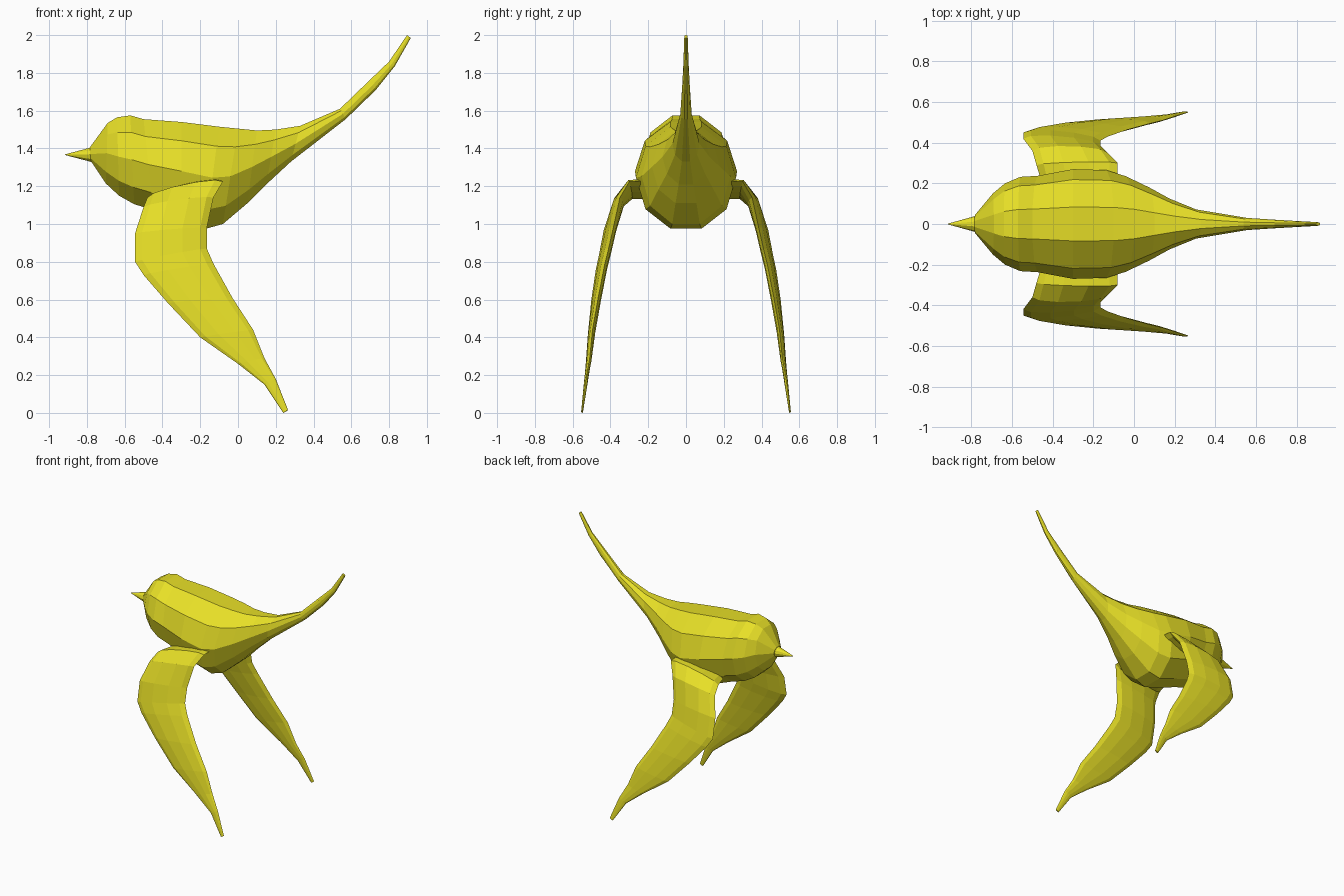
import bpy, bmesh, math
from mathutils import Vector

yellow = bpy.data.materials.new("yellow")
yellow.diffuse_color = (0.80, 0.74, 0.02, 1)
SIDES = 10


def loft(name, rings):
    """Skin a list of point rings into a closed flat-shaded mesh."""
    bm = bmesh.new()
    rows = [[bm.verts.new(p) for p in ring] for ring in rings]
    n = len(rows[0])
    for a, b in zip(rows, rows[1:]):
        for i in range(n):
            j = (i + 1) % n
            bm.faces.new((a[i], a[j], b[j], b[i]))
    bm.faces.new(rows[0])
    bm.faces.new(rows[-1])
    bmesh.ops.recalc_face_normals(bm, faces=bm.faces)
    mesh = bpy.data.meshes.new(name)
    bm.to_mesh(mesh)
    bm.free()
    mesh.materials.append(yellow)
    obj = bpy.data.objects.new(name, mesh)
    bpy.context.collection.objects.link(obj)
    return obj


def oval(center, u, v):
    angles = [2 * math.pi * i / SIDES for i in range(SIDES)]
    return [center + u * math.cos(a) + v * math.sin(a) for a in angles]


# Body and tail: top x, z, bottom x, z, half width of each ring
body = [
    (-0.785, 1.405, -0.78, 1.335, 0.045),
    (-0.69, 1.535, -0.70, 1.215, 0.15),
    (-0.64, 1.565, -0.63, 1.15, 0.20),
    (-0.57, 1.575, -0.55, 1.105, 0.232),
    (-0.50, 1.555, -0.45, 1.075, 0.237),
    (-0.30, 1.540, -0.30, 1.02, 0.27),
    (-0.10, 1.515, -0.17, 0.975, 0.265),
    (0.00, 1.505, -0.08, 1.00, 0.235),
    (0.10, 1.495, 0.05, 1.11, 0.18),
    (0.20, 1.500, 0.15, 1.21, 0.125),
    (0.33, 1.520, 0.28, 1.33, 0.072),
    (0.54, 1.610, 0.57, 1.555, 0.03),
    (0.69, 1.755, 0.73, 1.71, 0.02),
    (0.80, 1.860, 0.83, 1.835, 0.014),
    (0.895, 2.00, 0.915, 1.985, 0.009),
]
rings = []
for tx, tz, bx, bz, w in body:
    top, bottom = Vector((tx, 0, tz)), Vector((bx, 0, bz))
    half = (top - bottom) / 2 / math.sin(math.radians(72))
    rings.append(oval((top + bottom) / 2, Vector((0, w, 0)), half))
loft("body", rings)

# Beak
beak = [(-0.77, 0.042), (-0.80, 0.034), (-0.915, 0.002)]
loft("beak", [oval(Vector((x, 0, 1.367)), Vector((0, r, 0)), Vector((0, 0, r)))
              for x, r in beak])

# Wings: leading edge, trailing edge, half thickness of each section
wing = [
    ((-0.45, 0.19, 1.14), (-0.08, 0.19, 1.23), 0.030),
    ((-0.48, 0.29, 1.14), (-0.08, 0.30, 1.225), 0.030),
    ((-0.50, 0.36, 1.09), (-0.13, 0.35, 1.14), 0.032),
    ((-0.545, 0.42, 0.95), (-0.165, 0.385, 0.98), 0.030),
    ((-0.545, 0.45, 0.80), (-0.165, 0.41, 0.87), 0.028),
    ((-0.50, 0.465, 0.73), (-0.13, 0.43, 0.79), 0.027),
    ((-0.37, 0.487, 0.58), (-0.03, 0.465, 0.61), 0.024),
    ((-0.20, 0.505, 0.40), (0.08, 0.495, 0.44), 0.019),
    ((0.00, 0.52, 0.26), (0.14, 0.51, 0.29), 0.014),
    ((0.14, 0.53, 0.15), (0.20, 0.53, 0.18), 0.010),
    ((0.24, 0.55, 0.00), (0.265, 0.55, 0.015), 0.005),
]
for side, name in ((-1, "right_wing"), (1, "left_wing")):
    sections = [(Vector(a), Vector(b), t) for a, b, t in wing]
    mids = [(a + b) / 2 for a, b, t in sections]
    rings = []
    for i, (a, b, t) in enumerate(sections):
        span = mids[min(i + 1, len(mids) - 1)] - mids[max(i - 1, 0)]
        normal = (b - a).cross(span).normalized()
        ring = oval(mids[i], (b - a) / 2, normal * t)
        rings.append([Vector((p.x, p.y * side, p.z)) for p in ring])
    loft(name, rings)
